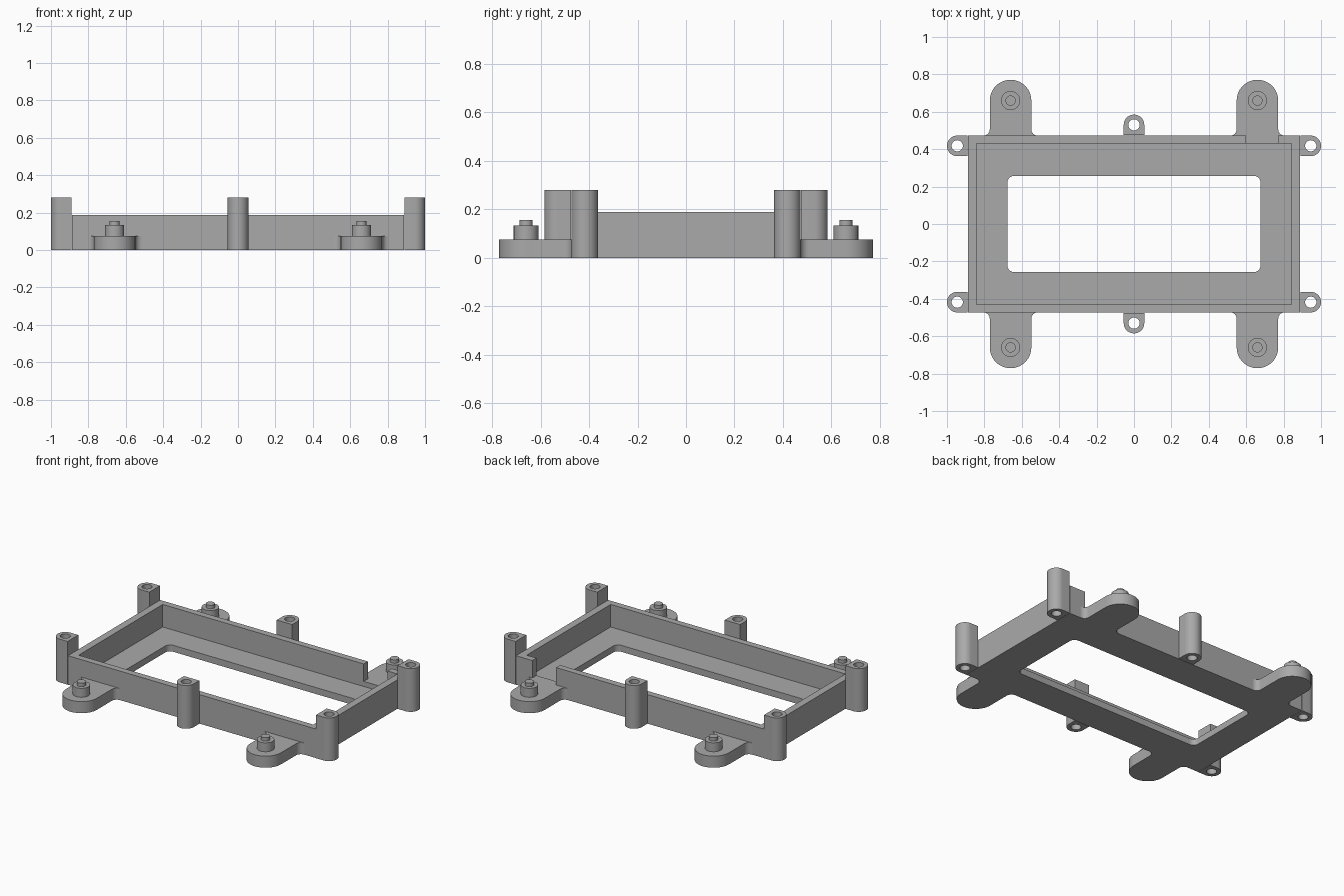
import bpy, bmesh
from math import pi, cos, sin, radians

cube = bpy.data.objects.get("Cube")
if cube:
    bpy.data.objects.remove(cube, do_unlink=True)

grey = bpy.data.materials.new("plain_grey")
grey.use_nodes = True
tone = (0.4, 0.4, 0.4, 1)
grey.diffuse_color = tone
grey.node_tree.nodes["Principled BSDF"].inputs["Base Color"].default_value = tone

BODY_X, BODY_Y, WALL_TOP = 0.888, 0.472, 0.188
TAB_X, TAB_Y, TAB_R, TAB_TOP = 0.66, 0.66, 0.111, 0.075
POST_R, POST_TOP = 0.055, 0.28


def arc(cx, cy, r, start, end, steps=16):
    """Points along an arc, angles in degrees."""
    angles = [radians(start + (end - start) * i / steps) for i in range(steps + 1)]
    return [(cx + r * cos(a), cy + r * sin(a)) for a in angles]


def circle(cx, cy, r, steps=32):
    return arc(cx, cy, r, 0, 360, steps)[:-1]


def rect(x0, x1, y0, y1):
    return [(x0, y0), (x1, y0), (x1, y1), (x0, y1)]


def prism(name, outline, z0, z1):
    """Extrude a flat outline from z0 to z1."""
    bm = bmesh.new()
    face = bm.faces.new([bm.verts.new((x, y, z0)) for x, y in outline])
    top = bmesh.ops.extrude_face_region(bm, geom=[face])["geom"]
    moved = [v for v in top if isinstance(v, bmesh.types.BMVert)]
    bmesh.ops.translate(bm, verts=moved, vec=(0, 0, z1 - z0))
    bmesh.ops.recalc_face_normals(bm, faces=bm.faces)
    mesh = bpy.data.meshes.new(name)
    bm.to_mesh(mesh)
    bm.free()
    obj = bpy.data.objects.new(name, mesh)
    bpy.context.collection.objects.link(obj)
    mesh.materials.append(grey)
    return obj


def activate(obj):
    bpy.ops.object.select_all(action="DESELECT")
    obj.select_set(True)
    bpy.context.view_layer.objects.active = obj


def cut(obj, outline, z0, z1):
    cutter = prism("cutter", outline, z0, z1)
    cutter.hide_render = True
    activate(obj)
    mod = obj.modifiers.new("cut", "BOOLEAN")
    mod.operation, mod.solver, mod.object = "DIFFERENCE", "EXACT", cutter
    bpy.ops.object.modifier_apply(modifier=mod.name)
    bpy.data.objects.remove(cutter, do_unlink=True)


def smooth(obj):
    activate(obj)
    bpy.ops.object.shade_smooth_by_angle(angle=radians(35))


# Tray: open box with a rounded window in its floor and a gap in the back wall
tray = prism("tray", rect(-BODY_X, BODY_X, -BODY_Y, BODY_Y), 0, WALL_TOP)
cut(tray, rect(-0.841, 0.841, -0.43, 0.43), 0.042, 0.4)
wx, wy, wr = 0.677, 0.257, 0.035
window = []
for sx, sy, start in ((1, 1, 0), (-1, 1, 90), (-1, -1, 180), (1, -1, 270)):
    window += arc(sx * (wx - wr), sy * (wy - wr), wr, start, start + 90, 8)
cut(tray, window, -0.1, 0.1)
cut(tray, rect(0.6, 0.771, 0.4, 0.6), TAB_TOP, 0.4)
smooth(tray)

# Mounting tabs with filleted roots, each with a stepped locating peg
F = 0.035
tab_shape = (arc(TAB_R + F, BODY_Y + F, F, 270, 180, 8)
             + arc(0, TAB_Y, TAB_R, 0, 180, 28)
             + arc(-TAB_R - F, BODY_Y + F, F, 0, -90, 8))
for side, sx in (("left", 1), ("right", -1)):
    for end, sy in (("front", -1), ("back", 1)):
        label = f"{end}_{side}"
        cx, cy = sx * TAB_X, sy * TAB_Y
        smooth(prism(f"tab_{label}", [(cx + x, sy * y) for x, y in tab_shape], 0, TAB_TOP))
        smooth(prism(f"peg_{label}", circle(cx, cy, 0.051), TAB_TOP, 0.133))
        smooth(prism(f"peg_tip_{label}", circle(cx, cy, 0.027), 0.133, 0.155))


def post(name, cx, cy, direction):
    """Round-ended screw post reaching back to the tray, with a through hole."""
    reach = POST_R
    local = arc(0, 0, POST_R, -90, 90, 24) + [(-reach, POST_R), (-reach, -POST_R)]
    a = radians(direction)
    outline = [(cx + x * cos(a) - y * sin(a), cy + x * sin(a) + y * cos(a)) for x, y in local]
    obj = prism(name, outline, 0, POST_TOP)
    cut(obj, circle(cx, cy, 0.03), -0.1, 0.5)
    smooth(obj)


# Screw posts: one at each corner, one in the middle of each long side
for side, sx, turn in (("left", 1, 0), ("right", -1, 180)):
    for end, sy in (("front", -1), ("back", 1)):
        post(f"post_{end}_{side}", sx * 0.945, sy * 0.418, turn)
post("post_front_middle", 0, -0.53, -90)
post("post_back_middle", 0, 0.53, 90)
